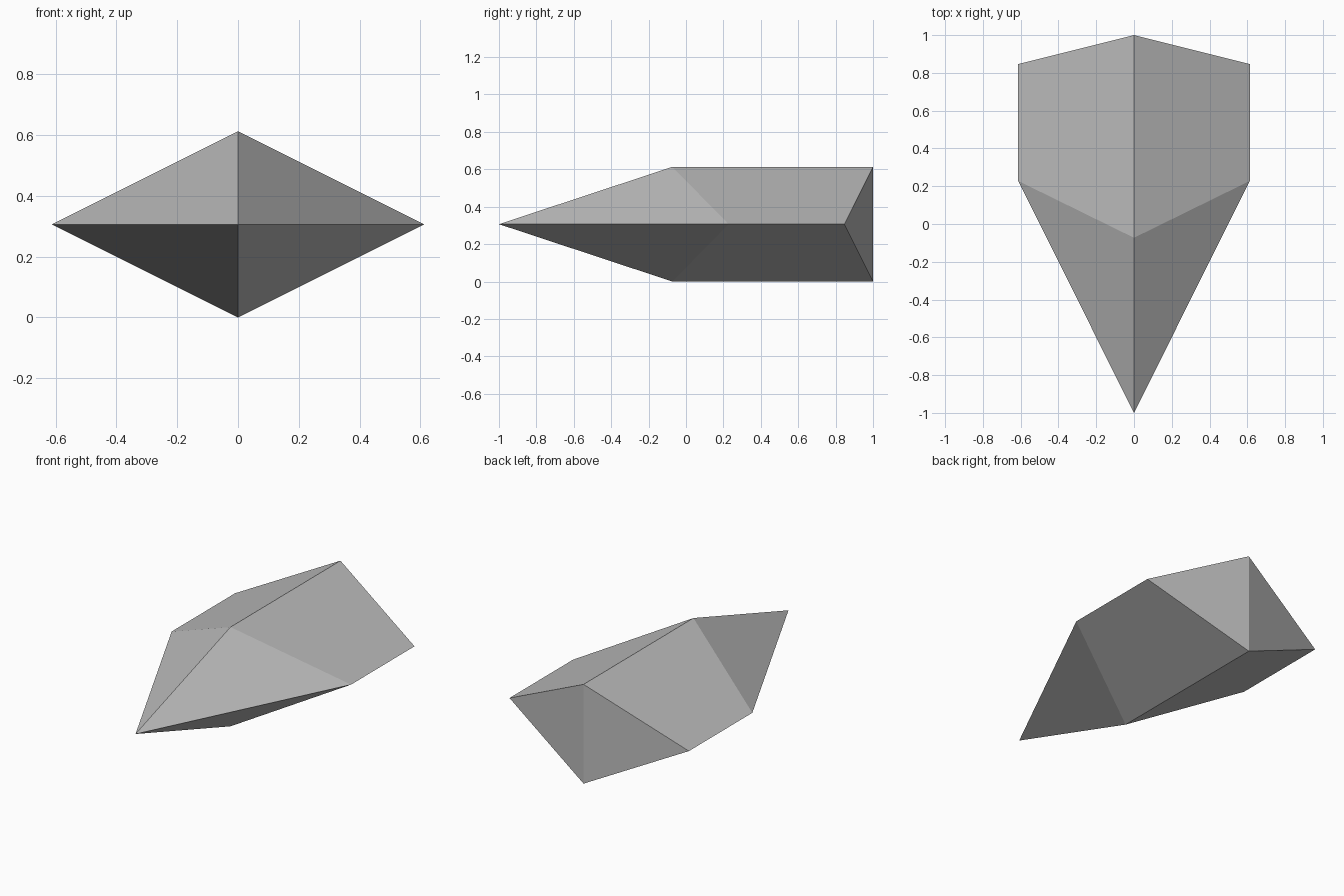
import bpy
import bmesh

cube = bpy.data.objects.get("Cube")
if cube:
    bpy.data.objects.remove(cube, do_unlink=True)

HALF_WIDTH, HEIGHT = 0.613, 0.613
MID = HEIGHT / 2

grey = bpy.data.materials.new("plain grey")
grey.use_nodes = True
colour = (0.5, 0.5, 0.5, 1)
grey.diffuse_color = colour
grey.node_tree.nodes["Principled BSDF"].inputs["Base Color"].default_value = colour

bm = bmesh.new()


def diamond_ring(ridge_y, side_y):
    """Diamond section whose side corners are set at their own depth."""
    return [bm.verts.new(p) for p in (
        (0, ridge_y, HEIGHT), (HALF_WIDTH, side_y, MID),
        (0, ridge_y, 0), (-HALF_WIDTH, side_y, MID))]


# Pointed nose, diamond body and folded back
nose = bm.verts.new((0, -1, MID))
front = diamond_ring(-0.073, 0.228)
back = diamond_ring(1, 0.847)
for i in range(4):
    j = (i + 1) % 4
    bm.faces.new((nose, front[i], front[j]))
    bm.faces.new((front[i], back[i], back[j], front[j]))
for side in (1, 3):
    bm.faces.new((back[0], back[side], back[2]))
bmesh.ops.recalc_face_normals(bm, faces=bm.faces)

mesh = bpy.data.meshes.new("faceted_hull")
bm.to_mesh(mesh)
bm.free()
mesh.materials.append(grey)
hull = bpy.data.objects.new("faceted_hull", mesh)
bpy.context.collection.objects.link(hull)
